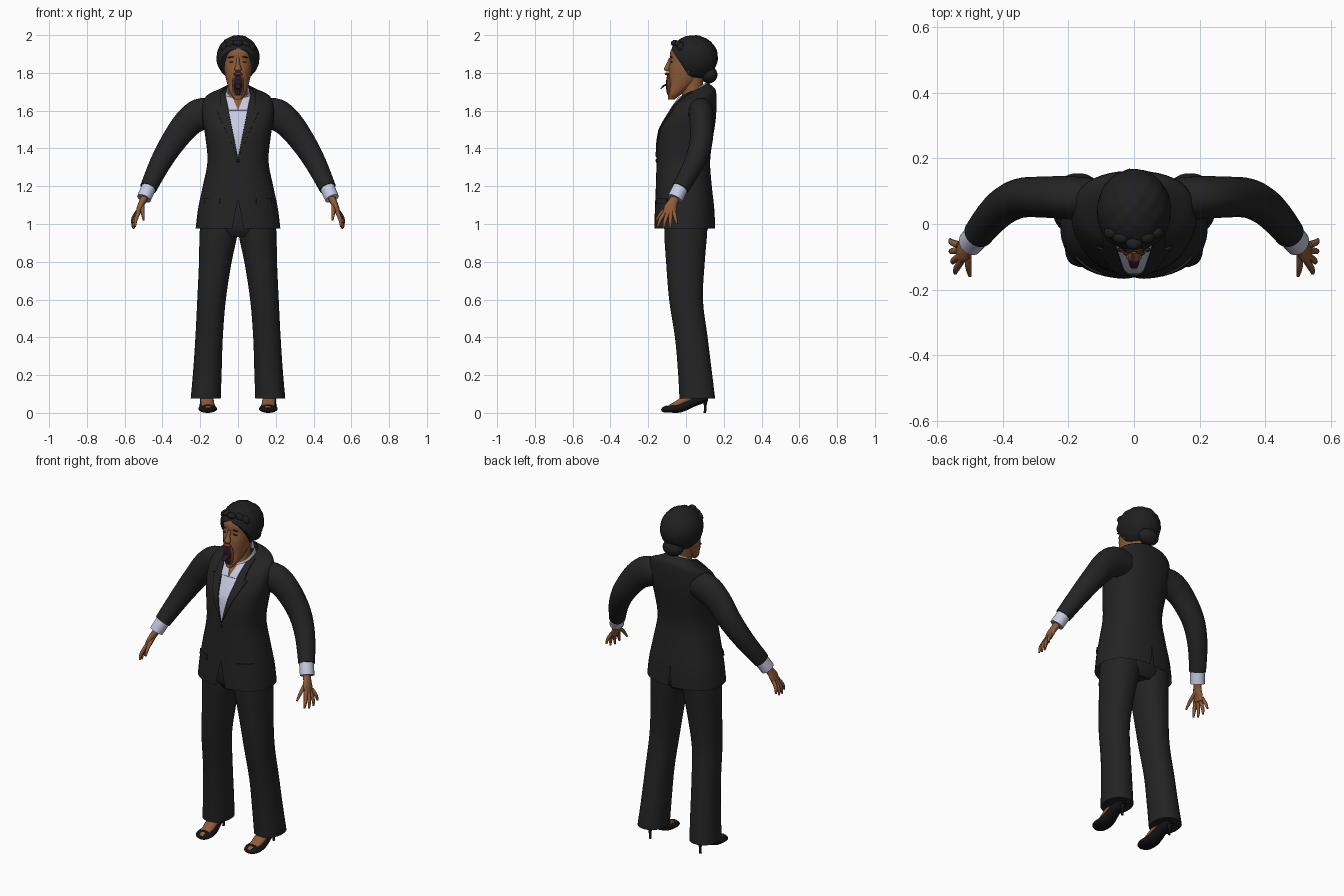
import bpy, bmesh, math
from mathutils import Vector, Matrix

cube = bpy.data.objects.get("Cube")
if cube:
    bpy.data.objects.remove(cube, do_unlink=True)


def material(name, r, g, b):
    m = bpy.data.materials.new(name)
    m.use_nodes = True
    m.diffuse_color = (r, g, b, 1)
    bsdf = m.node_tree.nodes["Principled BSDF"]
    bsdf.inputs["Base Color"].default_value = (r, g, b, 1)
    bsdf.inputs["Roughness"].default_value = 0.8
    return m


SUIT = material("charcoal suit", 0.017, 0.017, 0.018)
SHIRT = material("pale shirt", 0.58, 0.59, 0.76)
SKIN = material("brown skin", 0.27, 0.105, 0.04)
HAIR = material("black hair", 0.014, 0.014, 0.015)
SHOE = material("black leather", 0.007, 0.007, 0.008)
MOUTH = material("dark mouth", 0.025, 0.008, 0.014)
LIP = material("brown lip", 0.14, 0.045, 0.025)
X, Y = Vector((1, 0, 0)), Vector((0, 1, 0))


def finish(name, bm, *mats, angle=40):
    bmesh.ops.recalc_face_normals(bm, faces=bm.faces)
    me = bpy.data.meshes.new(name)
    bm.to_mesh(me)
    bm.free()
    for m in mats:
        me.materials.append(m)
    me.shade_smooth()
    me.set_sharp_from_angle(angle=math.radians(angle))
    ob = bpy.data.objects.new(name, me)
    bpy.context.collection.objects.link(ob)
    return ob


def smooth_path(rows, sub):
    # Catmull-Rom interpolation of whole station rows
    out = []
    for i in range(len(rows) - 1):
        a, b, c, d = (rows[max(0, min(len(rows) - 1, i + k))] for k in (-1, 0, 1, 2))
        for j in range(sub):
            t = j / sub
            out.append([q + 0.5 * t * (r - p + t * (2 * p - 5 * q + 4 * r - s
                        + t * (3 * (q - r) + s - p))) for p, q, r, s in zip(a, b, c, d)])
    return out + [list(rows[-1])]


def loft(stations, n=20, sub=4, power=2.0, ref=None, caps=(True, True)):
    # Stations are x, y, z, rx, ry; with ref the rings follow the path direction
    rows = smooth_path(stations, sub)
    bm, rings = bmesh.new(), []
    for i, (x, y, z, rx, ry) in enumerate(rows):
        u, v = X, Y
        if ref:
            t = Vector(rows[min(i + 1, len(rows) - 1)][:3]) - Vector(rows[max(i - 1, 0)][:3])
            v = t.cross(ref).normalized()
            u = v.cross(t).normalized()
        ring = []
        for k in range(n):
            c, s = math.cos(math.tau * (k + .5) / n), math.sin(math.tau * (k + .5) / n)
            c, s = (math.copysign(abs(w) ** (2 / power), w) for w in (c, s))
            ring.append(bm.verts.new(Vector((x, y, z)) + u * c * rx + v * s * ry))
        rings.append(ring)
    for a, b in zip(rings, rings[1:]):
        for k in range(n):
            bm.faces.new((a[k], a[k - 1], b[k - 1], b[k]))
    for ring, on in zip((rings[0], rings[-1]), caps):
        if on:
            bm.faces.new(ring)
    bmesh.ops.recalc_face_normals(bm, faces=bm.faces)
    return bm


def profile(rows):
    # z, half width, front y, back y
    return [(0, (f + b) / 2, z, w, (b - f) / 2) for z, w, f, b in rows]


def ball(name, mat, at, size, tilt=0, seg=20):
    bm = bmesh.new()
    m = Matrix.Translation(at) @ Matrix.Rotation(tilt, 4, 'Y') @ Matrix.Diagonal((*size, 1))
    bmesh.ops.create_uvsphere(bm, u_segments=seg, v_segments=seg // 2, radius=1, matrix=m)
    return finish(name, bm, mat, angle=80)


def cut(bm, point, normal):
    bmesh.ops.bisect_plane(bm, geom=bm.verts[:] + bm.edges[:] + bm.faces[:], dist=1e-5,
                           plane_co=point, plane_no=normal)


# Jacket body with shirt front, lapels, pocket flaps, cutaway hem and vent
bm = loft(profile([
    (0.975, .225, -.168, .155), (1.08, .212, -.165, .15), (1.2, .187, -.16, .137),
    (1.33, .162, -.156, .128), (1.45, .172, -.15, .142), (1.55, .187, -.128, .158),
    (1.63, .19, -.098, .162), (1.68, .175, -.072, .158), (1.705, .125, -.055, .142),
    (1.73, .08, -.04, .12)]), n=44, power=2.3, caps=(False, False))
for v in bm.verts:
    if v.co.z > 1.5:
        v.co.z += (v.co.y - .09) * .5 * (v.co.z - 1.5) / .23
V_LOW, COLLAR, NECK, FRONT_CUT, VENT = 1.35, 1.6, 1.6, 1.13, 1.1
for s in (1, -1):
    for z, slope in ((V_LOW, .2), (V_LOW, .45), (NECK, .4), (FRONT_CUT, -.2), (VENT, -.08)):
        cut(bm, (0, 0, z), (s, 0, -slope))
    for x in (.095, .175):
        cut(bm, (s * x, 0, 0), X)
for z in (COLLAR, 1.105, 1.135):
    cut(bm, (0, 0, z), (0, 0, 1))
lapels, flaps, leaves, gone = [], [], [], []
for f in bm.faces:
    c = f.calc_center_median()
    x, z, front = abs(c.x), c.z, c.y < .03
    if (front and x < .2 * (FRONT_CUT - z)) or (not front and x < .08 * (VENT - z)):
        gone.append(f)
    elif front and x < .2 * (z - V_LOW):
        f.material_index = 2 if x < .4 * (z - NECK) else 1
        if z > COLLAR and f.material_index == 1:
            leaves.append(f)
    elif front and x < (.45 * (z - V_LOW) if z < COLLAR else .095):
        lapels.append(f)
    elif front and .095 < x < .175 and 1.105 < z < 1.135:
        flaps.append(f)
bmesh.ops.delete(bm, geom=gone, context='FACES')
for faces in (lapels, flaps, leaves):
    bmesh.ops.inset_region(bm, faces=faces, thickness=.001, depth=.006, use_even_offset=True)
finish("jacket_body", bm, SUIT, SHIRT, SKIN)
ball("jacket_button", SHOE, (0, -.157, 1.335), (.009, .004, .009), seg=12)

# Trouser hips
finish("trouser_hips", loft(profile([(.93, .13, -.09, .09), (.98, .195, -.118, .118),
                                     (1.08, .19, -.12, .12), (1.16, .16, -.1, .1)]), n=28), SUIT)

# Shirt collar band, sloping down towards the throat
bm = loft(profile([(1.68, .085, -.04, .125), (1.71, .07, -.036, .119),
                   (1.745, .06, -.03, .112)]), n=28, caps=(False, False))
for v in bm.verts:
    v.co.z += (v.co.y - .1) * .6
finish("shirt_collar", bm, SHIRT)

# Neck and head
finish("neck", loft(profile([(1.6, .055, -.03, .09), (1.7, .05, -.02, .085),
                             (1.8, .055, -.02, .1)])), SKIN)
finish("head", loft(profile([
    (1.66, .018, -.095, -.06), (1.69, .04, -.094, -.02), (1.74, .057, -.09, .045),
    (1.79, .069, -.092, .09), (1.83, .075, -.09, .11), (1.865, .077, -.084, .12),
    (1.91, .076, -.084, .12), (1.945, .062, -.064, .11), (1.975, .035, -.03, .09)]),
    n=28, power=2.2), SKIN)
finish("nose", loft([(0, -.082, 1.88, .008, .008), (0, -.093, 1.845, .011, .012),
                     (0, -.101, 1.82, .019, .016), (0, -.095, 1.807, .013, .008)], n=14), SKIN)

# Wide open mouth
ball("lip_rim", LIP, (0, -.089, 1.735), (.033, .012, .066))
ball("mouth_opening", MOUTH, (0, -.094, 1.737), (.025, .012, .056))
ball("upper_lip", LIP, (0, -.1, 1.795), (.024, .013, .008))
finish("tongue", loft([(0, -.08, 1.735, .016, .004), (0, -.112, 1.735, .018, .005),
                       (0, -.134, 1.715, .01, .003)], n=12, ref=X), MOUTH)

# Hair cap, trimmed along a sloping hairline, and bun
bm = bmesh.new()
bmesh.ops.create_uvsphere(bm, u_segments=48, v_segments=28, radius=1)
for v in bm.verts:
    d = v.co.copy()
    bump = 1 + .02 * math.sin(13 * d.x + 4 * d.z) * math.sin(12 * d.y + 9 * d.z)
    v.co = Vector((d.x * .113, d.y * .128, d.z * .119)) * bump + Vector((0, .04, 1.88))
cut_geom = bm.verts[:] + bm.edges[:] + bm.faces[:]
bmesh.ops.bisect_plane(bm, geom=cut_geom, plane_co=(0, -.09, 1.945),
                       plane_no=(0, -.185, -.12), clear_outer=True)
bmesh.ops.holes_fill(bm, edges=[e for e in bm.edges if e.is_boundary], sides=0)
finish("hair_cap", bm, HAIR)
ball("hair_bun", HAIR, (0, .122, 1.79), (.062, .045, .046))
for i in range(5):
    a = (i - 2) * .5
    ball("hair_curl", HAIR, (.085 * math.sin(a), -.06 + .04 * abs(math.sin(a)), 1.957 - .018 * a * a),
         (.026, .02, .018), tilt=a, seg=12)

# Hand layout for the left side
FINGERS = {
    "thumb": [(.505, -.08, 1.1), (.505, -.13, 1.06), (.5, -.158, 1.02)],
    "index_finger": [(.525, -.11, 1.065), (.542, -.138, 1.02), (.545, -.15, .985)],
    "middle_finger": [(.53, -.095, 1.06), (.55, -.112, 1.015), (.552, -.118, .975)],
    "ring_finger": [(.533, -.08, 1.06), (.555, -.083, 1.015), (.557, -.083, .98)],
    "little_finger": [(.533, -.064, 1.065), (.555, -.056, 1.03), (.56, -.048, 1.0)]}

for side, s in (("left", 1), ("right", -1)):
    def limb(part, rows, *mats, **kw):
        return finish(side + "_" + part, loft([(s * r[0], *r[1:]) for r in rows], **kw), *mats)

    # Eyes, brows and ears
    ball(side + "_closed_eye", HAIR, (s * .034, -.077, 1.858), (.015, .007, .003), s * .15, 12)
    ball(side + "_eyebrow", HAIR, (s * .036, -.078, 1.884), (.019, .006, .0035), s * .15, 12)
    ball(side + "_ear", SKIN, (s * .078, .015, 1.83), (.01, .018, .03), 0, 14)

    # Sleeve, shirt cuff and hand
    limb("sleeve", [(.13, .075, 1.59, .065, .075), (.2, .08, 1.58, .066, .085),
                    (.27, .082, 1.53, .063, .077), (.35, .078, 1.425, .06, .066),
                    (.415, .04, 1.315, .054, .056), (.475, -.03, 1.19, .046, .045)],
         SUIT, n=24, ref=Y)
    limb("cuff", [(.465, -.02, 1.21, .041, .039), (.485, -.043, 1.165, .041, .039),
                  (.498, -.058, 1.135, .041, .038)], SHIRT, ref=Y)
    limb("palm", [(.49, -.05, 1.15, .024, .02), (.507, -.07, 1.115, .026, .018),
                  (.52, -.083, 1.085, .034, .016), (.532, -.088, 1.05, .03, .012)], SKIN, ref=Y)
    for finger, path in FINGERS.items():
        limb(finger, [(*p, r, r) for p, r in zip(path, (.011, .0095, .005))], SKIN,
             n=10, ref=Y)

    # Trouser leg
    limb("trouser_leg", [(.1, 0, 1.0, .1, .115), (.105, -.002, .93, .1, .113),
                         (.12, -.003, .8, .087, .103), (.14, 0, .6, .076, .09),
                         (.153, .028, .4, .073, .087), (.162, .047, .22, .076, .09),
                         (.171, .06, .075, .08, .095)], SUIT, n=28, power=2.2)

    # Foot and high-heeled shoe
    limb("foot", [(.166, .05, .13, .032, .035), (.165, .02, .085, .034, .03),
                  (.162, -.03, .055, .035, .02), (.16, -.08, .03, .032, .016)], SKIN, ref=X)
    limb("shoe", [(.166, .115, .085, .024, .02), (.166, .08, .078, .034, .03),
                  (.165, .03, .055, .036, .026), (.162, -.03, .026, .045, .024),
                  (.16, -.085, .021, .05, .02), (.158, -.118, .016, .036, .014),
                  (.158, -.13, .013, .014, .006)], SHOE, ref=X)
    limb("shoe_heel", [(.166, .1, 0, .007, .007), (.166, .102, .04, .008, .008),
                       (.166, .1, .08, .022, .018)], SHOE, n=12)
    limb("toe", [(.158, -.1, .035, .016, .006), (.158, -.125, .024, .012, .005)], SKIN,
         n=10, ref=X)
